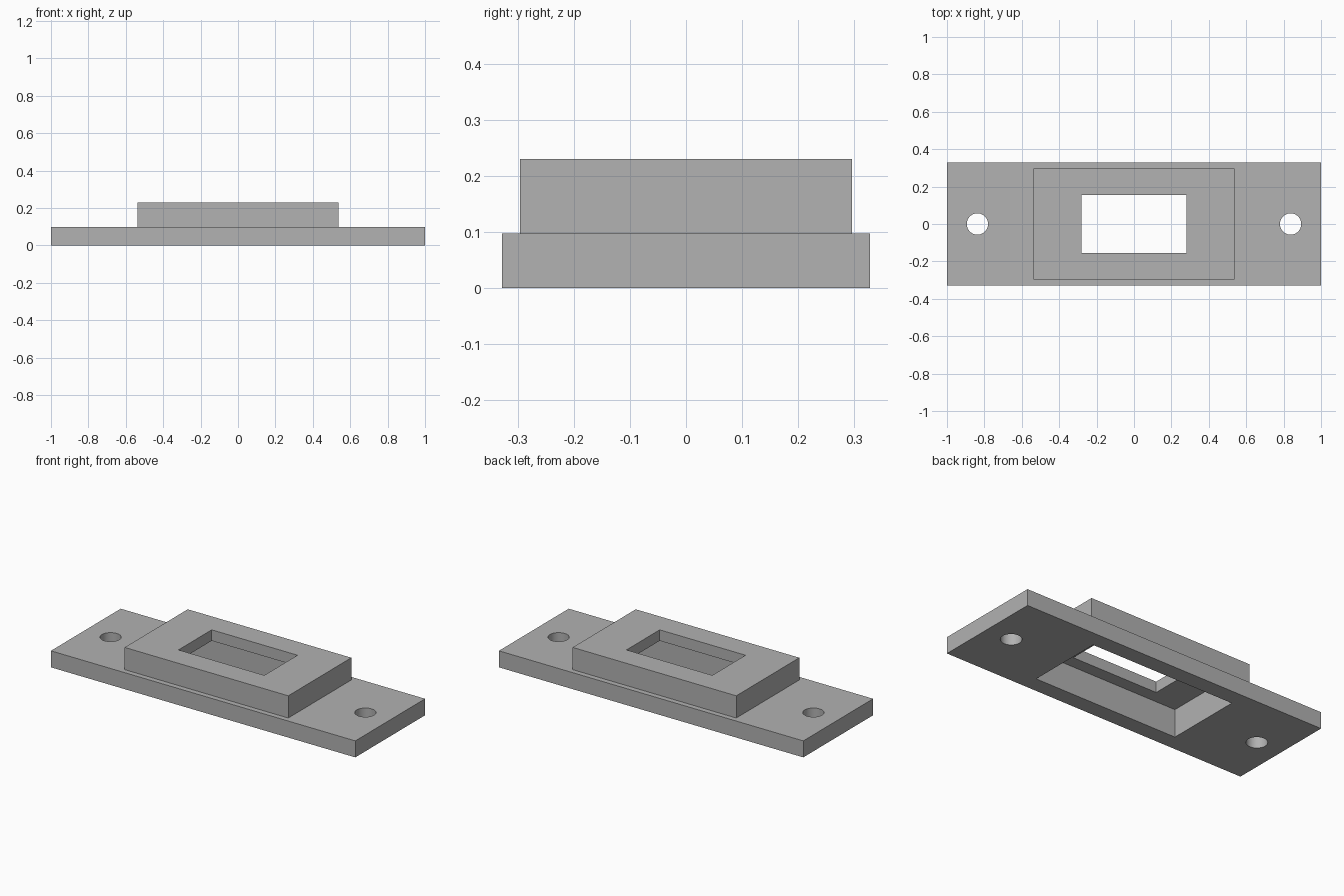
import bpy
import math

cube = bpy.data.objects.get("Cube")
if cube:
    bpy.data.objects.remove(cube, do_unlink=True)

grey = bpy.data.materials.new("mid grey")
grey.use_nodes = True
colour = (0.445, 0.445, 0.445, 1)
grey.diffuse_color = colour
grey.node_tree.nodes["Principled BSDF"].inputs["Base Color"].default_value = colour


def box(name, width, depth, bottom, top):
    """Box centred on x and y, spanning bottom to top."""
    bpy.ops.mesh.primitive_cube_add(size=1, location=(0, 0, (bottom + top) / 2))
    ob = bpy.context.object
    ob.name = name
    ob.scale = (width, depth, top - bottom)
    bpy.ops.object.transform_apply(location=True, rotation=False, scale=True)
    ob.data.materials.append(grey)
    return ob


def combine(target, other, operation):
    """Apply a boolean and discard the helper object."""
    other.hide_render = True
    mod = target.modifiers.new(other.name, "BOOLEAN")
    mod.object = other
    mod.operation = operation
    mod.solver = "EXACT"
    bpy.context.view_layer.objects.active = target
    bpy.ops.object.modifier_apply(modifier=mod.name)
    bpy.data.objects.remove(other, do_unlink=True)


PLATE_TOP, HOUSING_TOP, POCKET_TOP = 0.098, 0.23, 0.165

# Mounting plate with the raised housing
bracket = box("mounting_bracket", 2, 0.655, 0, PLATE_TOP)
combine(bracket, box("raised_housing", 1.075, 0.592, 0.04, HOUSING_TOP), "UNION")

# Pocket open at the underside, and the smaller window through the top
combine(bracket, box("underside_pocket", 0.945, 0.462, -0.1, POCKET_TOP), "DIFFERENCE")
combine(bracket, box("window", 0.564, 0.312, 0.1, 0.4), "DIFFERENCE")

# Screw holes
for side in (-1, 1):
    bpy.ops.mesh.primitive_cylinder_add(
        vertices=48, radius=0.057, depth=0.4, location=(side * 0.837, 0, 0))
    hole = bpy.context.object
    hole.name = "screw_hole"
    hole.data.materials.append(grey)
    combine(bracket, hole, "DIFFERENCE")

# Smooth hole walls, sharp edges elsewhere
bpy.ops.object.select_all(action="DESELECT")
bracket.select_set(True)
bpy.context.view_layer.objects.active = bracket
bpy.ops.object.shade_smooth_by_angle(angle=math.radians(30))
